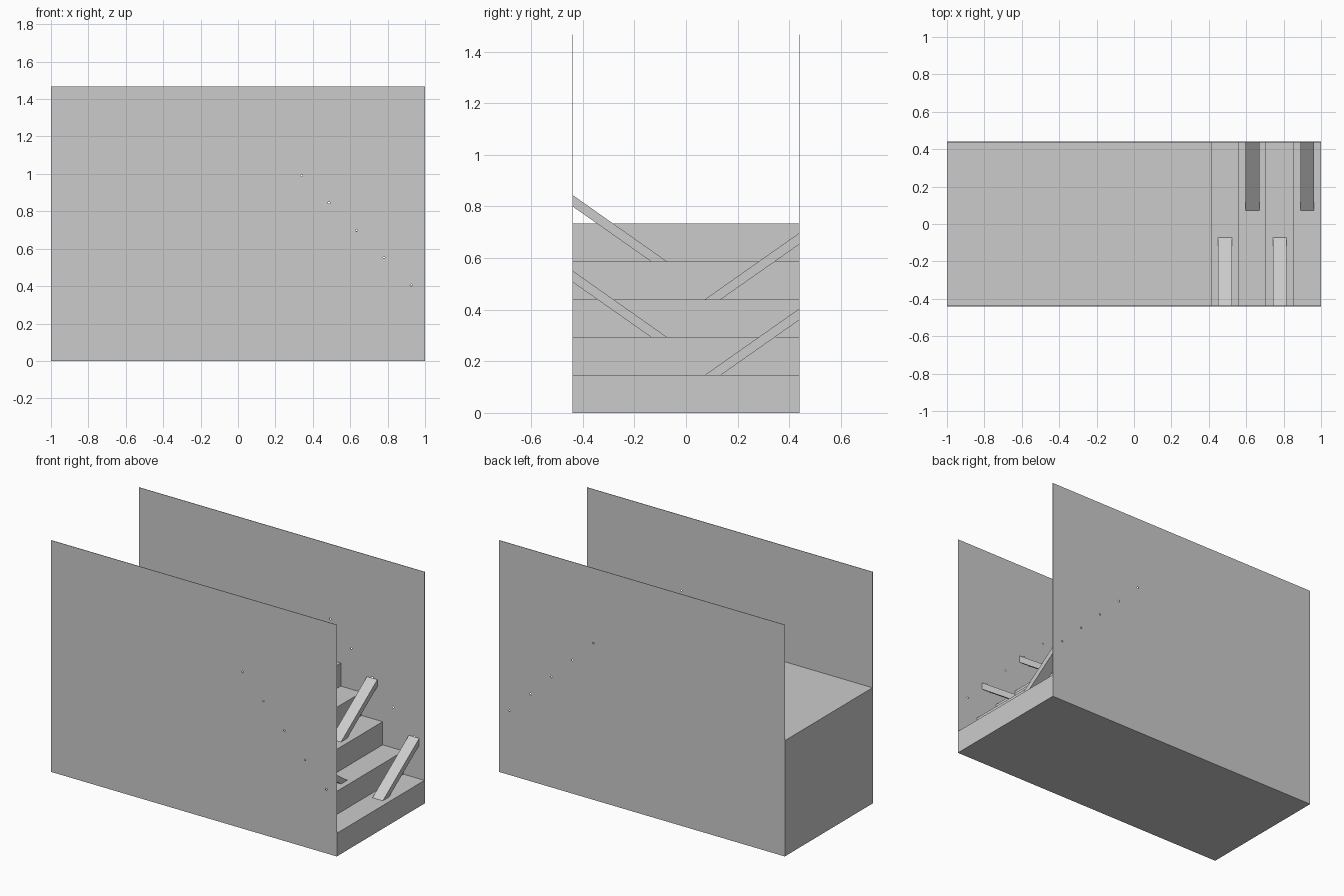
import bpy, bmesh
from mathutils import Matrix, Vector

if "Cube" in bpy.data.objects:
    bpy.data.objects.remove(bpy.data.objects["Cube"])

S = 0.1466          # step rise and run
W = 0.44            # half width
T = 0.003           # wall thickness
STEPS = 5


def prism(name, profile, offset):
    """Extrude a closed 3D profile along offset."""
    bm = bmesh.new()
    face = bm.faces.new([bm.verts.new(p) for p in profile])
    ext = bmesh.ops.extrude_face_region(bm, geom=[face])
    verts = [v for v in ext["geom"] if isinstance(v, bmesh.types.BMVert)]
    bmesh.ops.translate(bm, verts=verts, vec=Vector(offset))
    bmesh.ops.recalc_face_normals(bm, faces=bm.faces)
    mesh = bpy.data.meshes.new(name)
    bm.to_mesh(mesh)
    bm.free()
    obj = bpy.data.objects.new(name, mesh)
    bpy.context.collection.objects.link(obj)
    return obj


# solid staircase with long upper landing
pts = [(-1, 0), (1, 0)]
for i in range(STEPS):
    x = 1 - i * S
    z = (i + 1) * S
    pts.append((x, z))
    if i < STEPS - 1:
        pts.append((x - S, z))
pts.append((-1, STEPS * S))
prism("staircase", [(x, -W + T, z) for x, z in pts], (0, 2 * (W - T), 0))

# cutter for the row of small wall holes
bm = bmesh.new()
for i in range(STEPS):
    mat = (Matrix.Translation((1 - (i + 0.5) * S, 0, 0.405 + i * S))
           @ Matrix.Rotation(1.5707963, 4, 'X'))
    bmesh.ops.create_cone(bm, cap_ends=True, segments=8, radius1=0.006,
                          radius2=0.006, depth=1.2, matrix=mat)
mesh = bpy.data.meshes.new("hole_cutter")
bm.to_mesh(mesh)
bm.free()
cutter = bpy.data.objects.new("hole_cutter", mesh)
bpy.context.collection.objects.link(cutter)
cutter.hide_render = True
cutter.hide_viewport = True

# thin side walls
for side, label in ((-1, "front"), (1, "back")):
    y = side * W
    wall = prism(label + "_wall",
                 [(-1, y, 0), (1, y, 0), (1, y, 10 * S), (-1, y, 10 * S)],
                 (0, -side * T, 0))
    mod = wall.modifiers.new("holes", 'BOOLEAN')
    mod.operation = 'DIFFERENCE'
    mod.solver = 'EXACT'
    mod.object = cutter

# slanted beams from wall to step, on alternating sides
for i in range(STEPS - 1):
    side = 1 if i % 2 == 0 else -1
    base = (i + 1) * S
    x = 1 - (i + 0.5) * S - 0.0365
    prof = [(W - T, 0.256), (W - T, 0.212), (0.135, 0), (0.073, 0)]
    prism("slanted_beam_%d" % (i + 1),
          [(x, side * y, base + z) for y, z in prof], (0.073, 0, 0))
